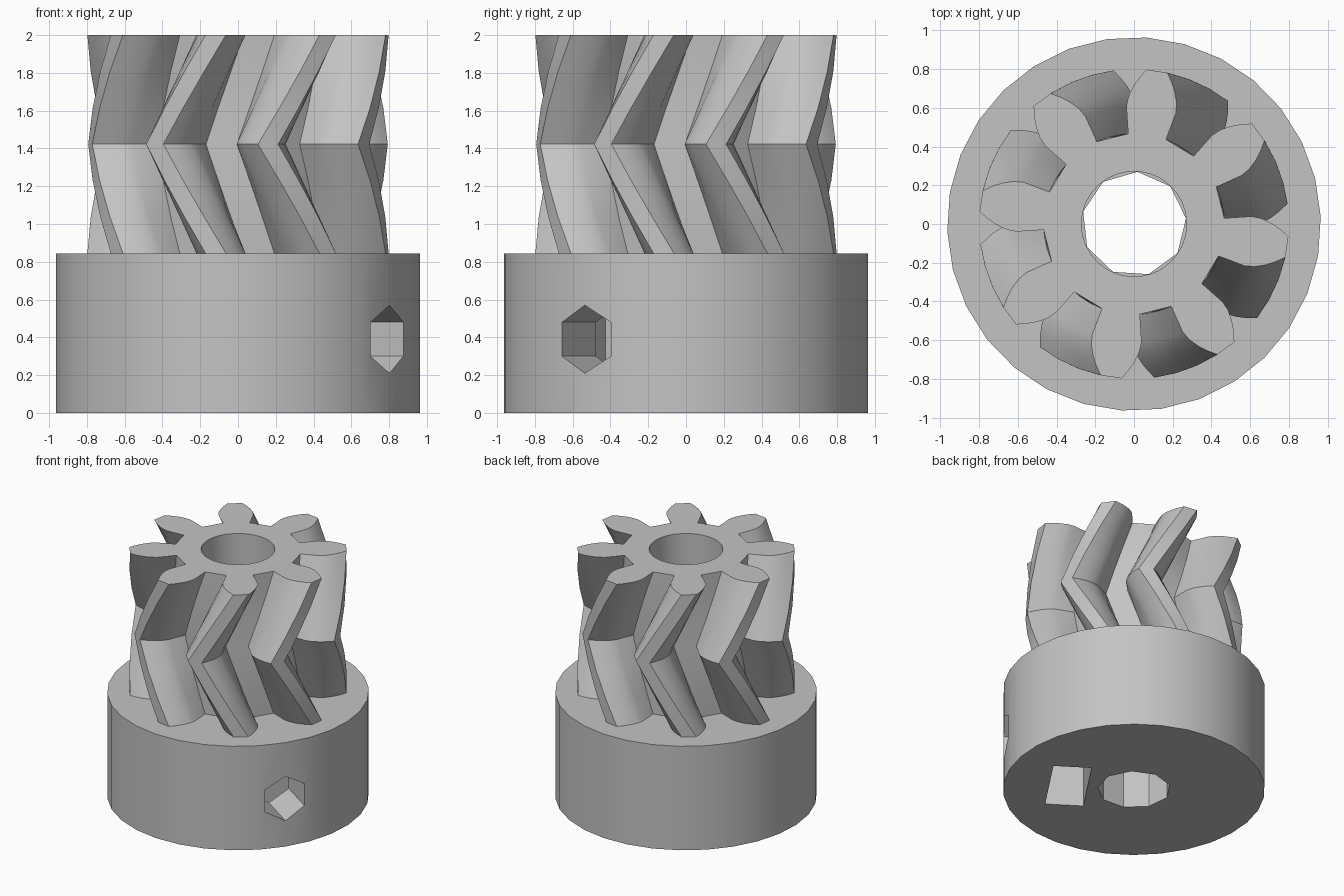
import bpy, bmesh
from math import acos, cos, sin, tan, radians, degrees
from mathutils import Matrix

if "Cube" in bpy.data.objects:
    bpy.data.objects.remove(bpy.data.objects["Cube"])

grey = bpy.data.materials.new("plain_grey")
grey.use_nodes = True
colour = (0.55, 0.55, 0.55, 1)
grey.diffuse_color = colour
grey.node_tree.nodes["Principled BSDF"].inputs["Base Color"].default_value = colour

BASE_H, TOP, MID = 0.845, 2.0, 1.4225
HOLE_ANGLE, HOLE_Z = -33.75, 0.39
TEETH, TWIST, PHASE, SLICES = 8, 25, -8.5, 3
ROOT_R, BASE_CIRCLE, ROOT_HALF = 0.467, 0.61, 12.2


def polar(r, deg, z):
    return (r * cos(radians(deg)), r * sin(radians(deg)), z)


def loft(name, sections):
    """Closed solid through equal-length rings of points."""
    bm = bmesh.new()
    rings = [[bm.verts.new(p) for p in ring] for ring in sections]
    for low, high in zip(rings, rings[1:]):
        for i in range(len(low)):
            j = (i + 1) % len(low)
            bm.faces.new((low[i], low[j], high[j], high[i]))
    bm.faces.new(rings[0][::-1])
    bm.faces.new(rings[-1])
    bmesh.ops.recalc_face_normals(bm, faces=bm.faces)
    mesh = bpy.data.meshes.new(name)
    bm.to_mesh(mesh)
    bm.free()
    mesh.materials.append(grey)
    obj = bpy.data.objects.new(name, mesh)
    bpy.context.collection.objects.link(obj)
    return obj


def prism(name, r, sides, z0, z1, phase=0):
    return loft(name, [[polar(r, phase + 360 * i / sides, z) for i in range(sides)]
                       for z in (z0, z1)])


def cut(target, cutter):
    """Subtract the cutter, then discard it."""
    bpy.context.view_layer.objects.active = target
    mod = target.modifiers.new("cut", "BOOLEAN")
    mod.operation, mod.solver, mod.object = "DIFFERENCE", "EXACT", cutter
    bpy.ops.object.modifier_apply(modifier=mod.name)
    bpy.data.objects.remove(cutter)


# Hub collar with its bore
collar = prism("collar", 0.965, 30, 0, BASE_H, HOLE_ANGLE)
cut(collar, prism("collar_bore", 0.27, 9, -0.1, BASE_H + 0.1, HOLE_ANGLE))

# Radial hexagonal screw hole, corner upwards
radial = Matrix.Rotation(radians(HOLE_ANGLE), 4, "Z")
sideways = Matrix.Rotation(radians(90), 4, "Y")
screw = prism("screw_hole", 0.18, 6, 0.1, 1.2)
screw.data.transform(Matrix.Translation((0, 0, HOLE_Z)) @ radial @ sideways)
cut(collar, screw)

# Nut slot open at the bottom, ending in a pointed hexagon top
half = 0.282
shoulder, peak = HOLE_Z + half * tan(radians(30)), HOLE_Z + half / cos(radians(30))
outline = [(-half, -0.1), (half, -0.1), (half, shoulder), (0, peak), (-half, shoulder)]
slot = loft("nut_slot", [[(x, y, z) for y, z in outline] for x in (0.345, 0.628)])
slot.data.transform(radial)
cut(collar, slot)

# Involute tooth outline: radial root, then curved flank
flank = [(ROOT_R, ROOT_HALF)]
for r in (BASE_CIRCLE, 0.66, 0.71, 0.755, 0.80):
    a = acos(BASE_CIRCLE / r)
    flank.append((r, ROOT_HALF - degrees(tan(a) - a)))
tooth = [(r, -a) for r, a in flank] + [(r, a) for r, a in reversed(flank)]


def gear_ring(z):
    turn = PHASE - TWIST * (1 - abs(z - MID) / (TOP - MID))
    return [polar(r, turn + a + 360 * k / TEETH, z) for k in range(TEETH) for r, a in tooth]


# Herringbone gear with its bore
steps = [BASE_H + (TOP - BASE_H) * i / (2 * SLICES) for i in range(2 * SLICES + 1)]
gear = loft("herringbone_gear", [gear_ring(z) for z in steps])
cut(gear, prism("gear_bore", 0.272, 30, BASE_H - 0.1, TOP + 0.1))

# Soft curves along flanks and collar, crisp edges elsewhere
for obj in (collar, gear):
    bpy.ops.object.select_all(action="DESELECT")
    obj.select_set(True)
    bpy.context.view_layer.objects.active = obj
    bpy.ops.object.shade_smooth_by_angle(angle=radians(15))
